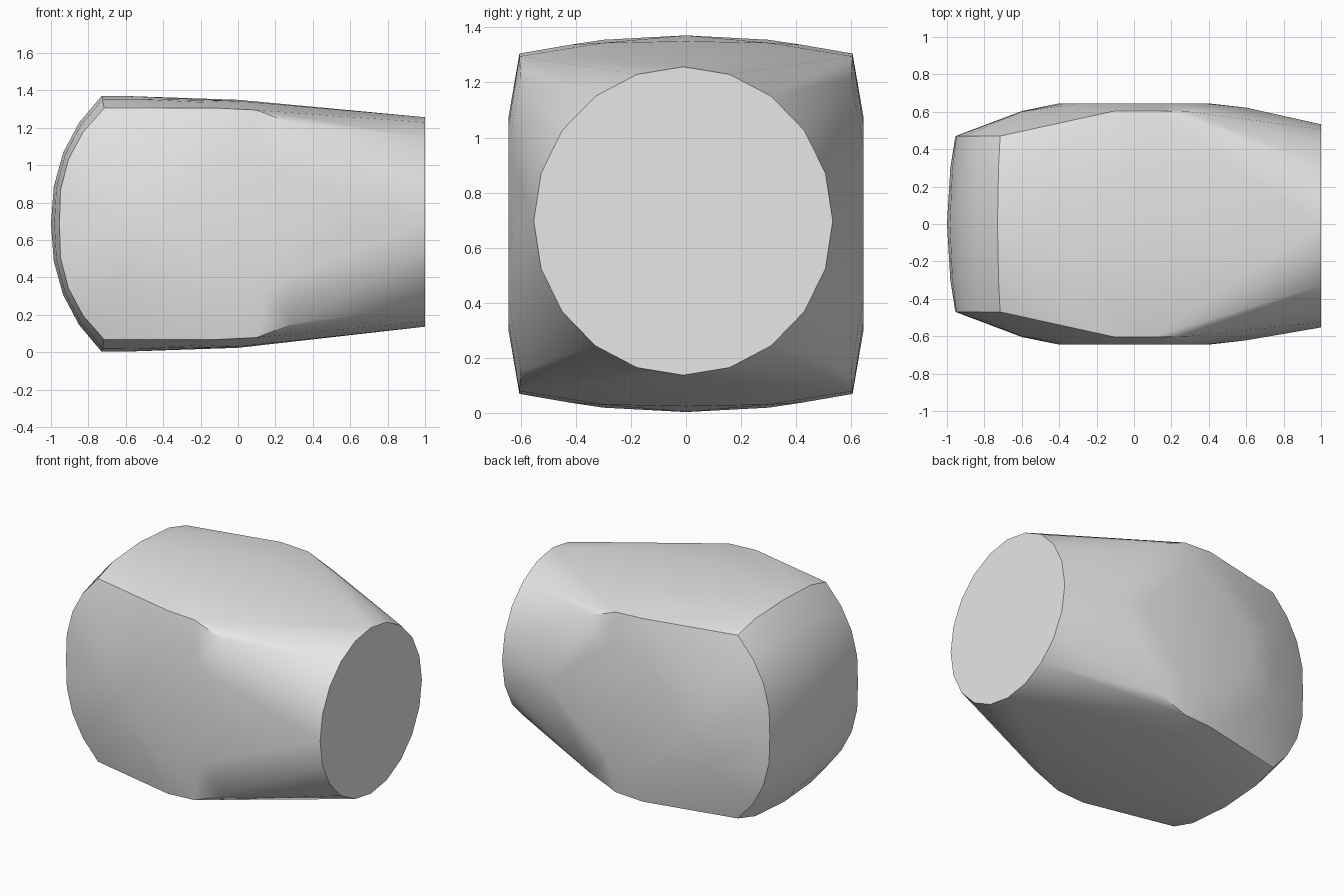
import bpy, bmesh, math
from math import pi, cos, sin

cube = bpy.data.objects.get("Cube")
if cube:
    bpy.data.objects.remove(cube, do_unlink=True)

MID = 0.687  # height of the long axis
grey = bpy.data.materials.new("light_grey")
grey.use_nodes = True
colour = (0.8, 0.8, 0.8, 1)
grey.diffuse_color = colour
grey.node_tree.nodes["Principled BSDF"].inputs["Base Color"].default_value = colour

# Quarter of the body: (x, half width, half height), mirrored across both planes
quarter = []

# Bulged closed end: the same bow swept from the centre line to the side rim
bow = [(-1, 0), (-0.985, 0.2), (-0.935, 0.38), (-0.85, 0.54), (-0.73, 0.683)]
for width, inset, squash in [(0, 0, 1), (0.3, 0.018, 0.975), (0.47, 0.045, 0.905)]:
    quarter += [(x + inset * (1 - z), width, z * squash) for x, z in bow]

# Crown of the top and bottom faces
quarter += [(-0.62, 0, 0.684), (0, 0, 0.663), (0, 0.3, 0.657), (-0.2, 0.42, 0.65),
            (-0.55, 0.3, 0.668)]

# Corner ridges between the side faces and the crown
quarter += [(-0.1, 0.605, 0.618), (0.1, 0.605, 0.608), (0.3, 0.6, 0.53)]

# Flat round pad on each side, and the shoulder behind it
for i in range(5):
    a = i * pi / 8
    quarter += [(0.4 * cos(a), 0.645, 0.385 * sin(a)), (-0.4 * cos(a), 0.645, 0.385 * sin(a))]
quarter += [(-0.6, 0.604, 0), (-0.6, 0.6, 0.25), (0.6, 0.622, 0)]

bm = bmesh.new()
points = {(x, sy * y, MID + sz * z) for x, y, z in quarter for sy in (-1, 1) for sz in (-1, 1)}

# Flat round end
for i in range(20):
    a = i * pi / 10
    points.add((1, 0.543 * cos(a) - 0.01, MID + 0.01 + 0.56 * sin(a)))
for p in sorted(points):
    bm.verts.new(p)
bmesh.ops.remove_doubles(bm, verts=bm.verts, dist=0.0001)
hull = bmesh.ops.convex_hull(bm, input=bm.verts)
loose = [v for v in bm.verts if not v.link_faces]
bmesh.ops.delete(bm, geom=loose, context="VERTS")
bmesh.ops.dissolve_limit(bm, angle_limit=math.radians(0.5), verts=bm.verts, edges=bm.edges)
bmesh.ops.recalc_face_normals(bm, faces=bm.faces)

mesh = bpy.data.meshes.new("body")
bm.to_mesh(mesh)
bm.free()
mesh.materials.append(grey)
body = bpy.data.objects.new("body", mesh)
bpy.context.collection.objects.link(body)
bpy.context.view_layer.objects.active = body
body.select_set(True)
bpy.ops.object.shade_smooth_by_angle(angle=math.radians(35))
